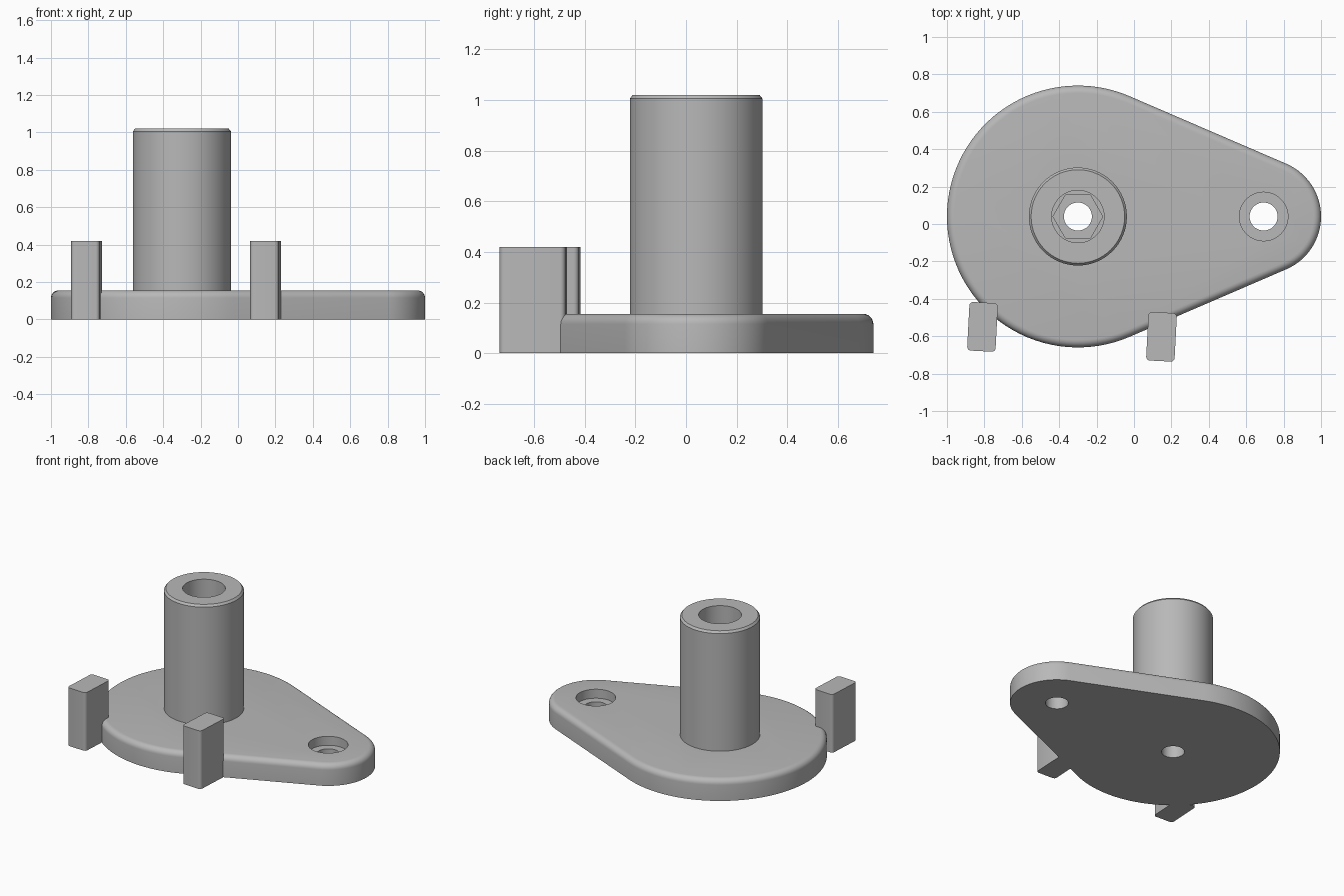
import bpy, bmesh, math
from mathutils import Matrix

cube = bpy.data.objects.get("Cube")
if cube:
    bpy.data.objects.remove(cube, do_unlink=True)

grey = bpy.data.materials.new("plain grey")
grey.use_nodes = True
colour = (0.48, 0.48, 0.48, 1)
grey.diffuse_color = colour
grey.node_tree.nodes["Principled BSDF"].inputs["Base Color"].default_value = colour

Y = 0.04                        # shared centre line
BIG_X, BIG_R = -0.30, 0.70      # round end of the plate
SMALL_X, SMALL_R = 0.693, 0.307
PLATE_H, FILLET = 0.155, 0.04
TOP = 1.02


def arc(cx, r, a0, a1, n):
    return [(cx + r * math.cos(a0 + (a1 - a0) * i / n),
             Y + r * math.sin(a0 + (a1 - a0) * i / n)) for i in range(n + 1)]


def circle(cx, r, n=64):
    return arc(cx, r, 0, math.tau * (n - 1) / n, n - 1)


def loft(name, rings):
    """Solid through a stack of (outline, z) rings with equal point counts."""
    bm = bmesh.new()
    loops = [[bm.verts.new((x, y, z)) for x, y in pts] for pts, z in rings]
    for lo, hi in zip(loops, loops[1:]):
        for i in range(len(lo)):
            j = (i + 1) % len(lo)
            bm.faces.new((lo[i], lo[j], hi[j], hi[i]))
    bm.faces.new(loops[0][::-1])
    bm.faces.new(loops[-1])
    bmesh.ops.recalc_face_normals(bm, faces=bm.faces)
    mesh = bpy.data.meshes.new(name)
    bm.to_mesh(mesh)
    bm.free()
    mesh.materials.append(grey)
    obj = bpy.data.objects.new(name, mesh)
    bpy.context.collection.objects.link(obj)
    return obj


def activate(obj):
    bpy.ops.object.select_all(action='DESELECT')
    obj.select_set(True)
    bpy.context.view_layer.objects.active = obj


def combine(target, other, operation):
    activate(target)
    mod = target.modifiers.new(operation, 'BOOLEAN')
    mod.operation, mod.object, mod.solver = operation, other, 'EXACT'
    bpy.ops.object.modifier_apply(modifier=mod.name)
    bpy.data.objects.remove(other, do_unlink=True)


def teardrop(inset):
    t = math.acos((BIG_R - SMALL_R) / (SMALL_X - BIG_X))
    return (arc(SMALL_X, SMALL_R - inset, -t, t, 28)
            + arc(BIG_X, BIG_R - inset, t, math.tau - t, 64))


# Teardrop base plate with a rounded upper edge
rings = [(teardrop(0), 0)]
for i in range(7):
    a = math.pi / 2 * i / 6
    rings.append((teardrop(FILLET * (1 - math.cos(a))),
                  PLATE_H - FILLET + FILLET * math.sin(a)))
body = loft("base_plate_with_post", rings)

# Hollow post with a chamfered rim
post = loft("post", [(circle(BIG_X, 0.262), 0.05),
                     (circle(BIG_X, 0.262), TOP - 0.015),
                     (circle(BIG_X, 0.25), TOP)])
combine(body, post, 'UNION')

# Post bore, hexagonal nut pocket, counterbore and two through holes
cuts = [("post_bore", circle(BIG_X, 0.14), 0.2, 1.2),
        ("nut_pocket", circle(BIG_X, 0.133, 6), 0.09, 0.3),
        ("post_hole", circle(BIG_X, 0.075, 48), -0.1, 0.4),
        ("counterbore", circle(SMALL_X, 0.13), 0.09, 0.3),
        ("mounting_hole", circle(SMALL_X, 0.075, 48), -0.1, 0.3)]
for name, outline, low, high in cuts:
    cutter = loft(name, [(outline, low), (outline, high)])
    cutter.hide_render = True
    combine(body, cutter, 'DIFFERENCE')
activate(body)
bpy.ops.object.shade_smooth_by_angle(angle=math.radians(30))


# Upright stop blocks with rounded vertical corners
def stop_block(name, x, y):
    bm = bmesh.new()
    bmesh.ops.create_cube(bm, size=1, matrix=Matrix.Diagonal((0.152, 0.26, 0.42, 1)))
    upright = [e for e in bm.edges if abs(e.verts[0].co.z - e.verts[1].co.z) > 0.1]
    bmesh.ops.bevel(bm, geom=upright, offset=0.02, segments=4, profile=0.5,
                    affect='EDGES')
    mesh = bpy.data.meshes.new(name)
    bm.to_mesh(mesh)
    bm.free()
    mesh.materials.append(grey)
    obj = bpy.data.objects.new(name, mesh)
    bpy.context.collection.objects.link(obj)
    obj.location = (x, y, 0.21)
    obj.rotation_euler.z = math.radians(-3)
    activate(obj)
    bpy.ops.object.shade_smooth_by_angle(angle=math.radians(30))


stop_block("right_stop_block", -0.81, -0.55)
stop_block("left_stop_block", 0.147, -0.603)
